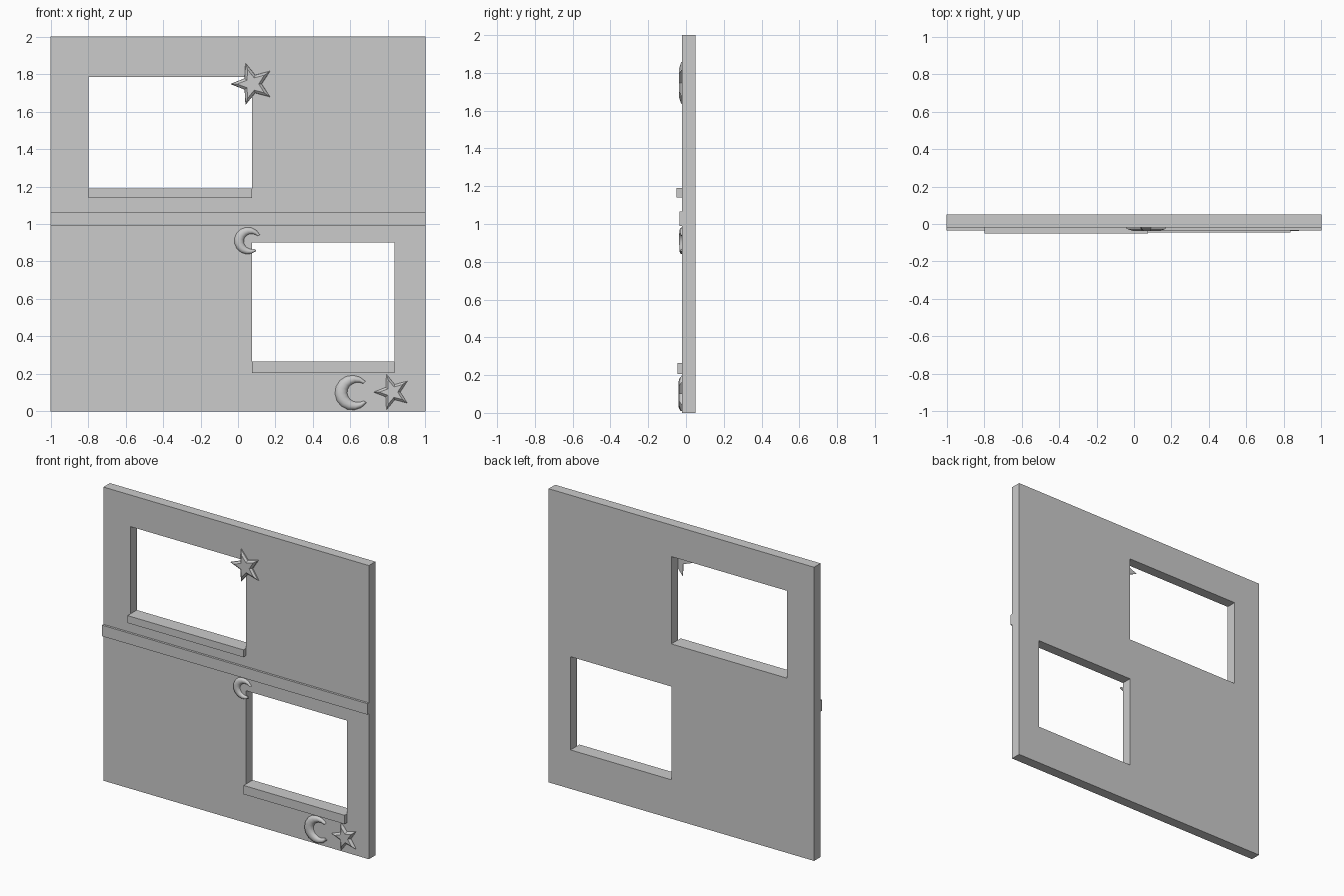
import bpy, bmesh, math

if "Cube" in bpy.data.objects:
    bpy.data.objects.remove(bpy.data.objects["Cube"])

WALL_FRONT, WALL_BACK = -0.02, 0.05


def finish(name, bm):
    bmesh.ops.recalc_face_normals(bm, faces=bm.faces)
    me = bpy.data.meshes.new(name)
    bm.to_mesh(me)
    bm.free()
    ob = bpy.data.objects.new(name, me)
    bpy.context.collection.objects.link(ob)
    return ob


def box(name, x0, x1, y0, y1, z0, z1):
    bm = bmesh.new()
    bmesh.ops.create_cube(bm, size=1)
    for v in bm.verts:
        v.co = ((x0 + x1) / 2 + v.co.x * (x1 - x0),
                (y0 + y1) / 2 + v.co.y * (y1 - y0),
                (z0 + z1) / 2 + v.co.z * (z1 - z0))
    return finish(name, bm)


def loft(name, rings, smooth=False):
    """Skin closed rings of equal length and cap both ends."""
    bm = bmesh.new()
    vr = [[bm.verts.new(p) for p in r] for r in rings]
    n = len(vr[0])
    for a, b in zip(vr, vr[1:]):
        for i in range(n):
            bm.faces.new((a[i], a[(i + 1) % n], b[(i + 1) % n], b[i]))
    bm.faces.new(vr[0])
    bm.faces.new(vr[-1])
    ob = finish(name, bm)
    if smooth:
        bpy.context.view_layer.objects.active = ob
        ob.select_set(True)
        bpy.ops.object.shade_smooth_by_angle(angle=math.radians(50))
        ob.select_set(False)
    return ob


def star(name, cx, cz, radius, front):
    # five-pointed plaque with a sloping rim and flat face
    def ring(scale, y):
        pts = []
        for k in range(10):
            a = math.pi + k * math.pi / 5
            r = radius * scale * (1 if k % 2 == 0 else 0.43)
            pts.append((cx + r * math.cos(a), y, cz + r * math.sin(a)))
        return pts
    loft(name, [ring(1, WALL_FRONT), ring(0.97, WALL_FRONT - 0.006), ring(0.68, front)])


def moon(name, cx, cz, radius, front, turn):
    # crescent lofted from half-round sections, slimmer at the tips
    rings, steps = [], 12
    for i in range(steps + 1):
        t = i / steps
        a = math.radians(38 + 284 * t)
        b = math.radians(60 + 240 * t)
        outer = (math.cos(a), math.sin(a))
        inner = (0.33 + 0.63 * math.cos(b), 0.57 * math.sin(b))
        depth = (WALL_FRONT - front) * (0.55 + 0.45 * math.sin(math.pi * t))
        ring = []
        for k in range(6):
            s = math.pi * k / 5
            w = (1 - math.cos(s)) / 2
            u = outer[0] * (1 - w) + inner[0] * w
            v = outer[1] * (1 - w) + inner[1] * w
            c, d = math.cos(turn), math.sin(turn)
            ring.append((cx + radius * (u * c - v * d),
                         WALL_FRONT - depth * math.sin(s),
                         cz + radius * (u * d + v * c)))
        rings.append(ring)
    loft(name, rings, True)


# Wall panel with two window openings
xs = [-1, -0.797, 0.075, 0.835, 1]
zs = [0, 0.265, 0.9, 1.19, 1.785, 2]
holes = {(1, 3), (2, 1)}
bm = bmesh.new()
grid = [[bm.verts.new((x, (WALL_FRONT + WALL_BACK) / 2, z)) for z in zs] for x in xs]
for i in range(len(xs) - 1):
    for j in range(len(zs) - 1):
        if (i, j) not in holes:
            bm.faces.new((grid[i][j], grid[i + 1][j], grid[i + 1][j + 1], grid[i][j + 1]))
wall = finish("wall", bm)
solid = wall.modifiers.new("thickness", 'SOLIDIFY')
solid.thickness = WALL_BACK - WALL_FRONT
solid.offset = 0

# Ledges and the band between floors
box("upper_sill", -0.797, 0.075, -0.05, WALL_FRONT, 1.14, 1.19)
box("lower_sill", 0.075, 0.835, -0.046, WALL_FRONT, 0.205, 0.265)
box("floor_band", -1, 1, -0.035, WALL_FRONT, 0.99, 1.065)

# Ornaments
star("upper_star", 0.076, 1.747, 0.118, -0.037)
star("lower_star", 0.823, 0.103, 0.1, -0.037)
moon("upper_moon", 0.052, 0.911, 0.072, -0.037, math.radians(-12))
moon("lower_moon", 0.61, 0.1, 0.093, -0.042, math.radians(3))
